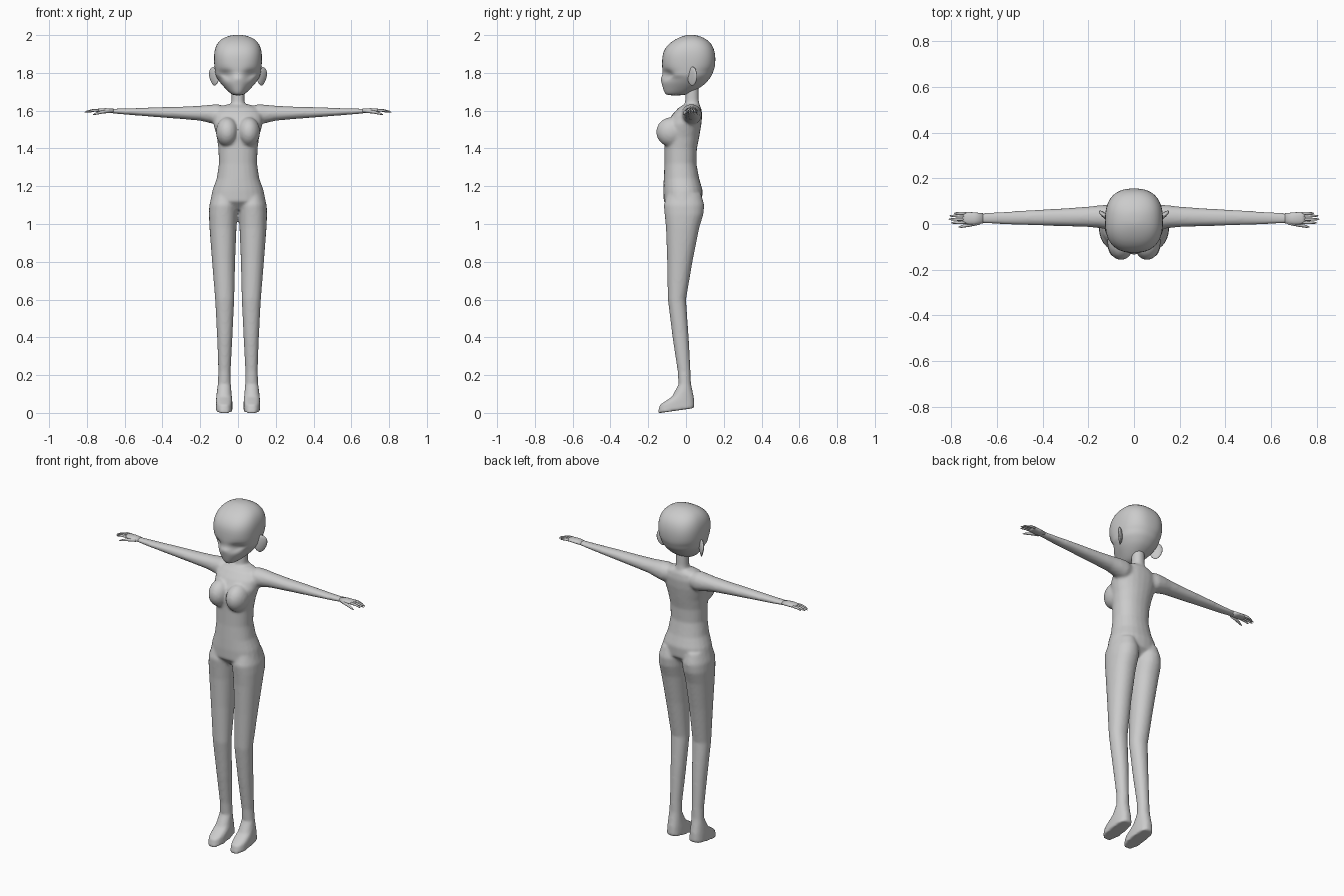
import bpy, bmesh, math
from mathutils import Vector

SEG = 24


def loft(bm, rings, seg=SEG):
    """Closed skin through rings of (centre, u axis, v axis, superellipse power)."""
    loops = []
    for c, u, v, n in rings:
        loop = []
        for i in range(seg):
            a = 2 * math.pi * i / seg
            ca, sa = math.cos(a), math.sin(a)
            p = math.copysign(abs(ca) ** (2 / n), ca)
            q = math.copysign(abs(sa) ** (2 / n), sa)
            loop.append(bm.verts.new(Vector(c) + Vector(u) * p + Vector(v) * q))
        loops.append(loop)
    for a, b in zip(loops, loops[1:]):
        for i in range(seg):
            j = (i + 1) % seg
            bm.faces.new((a[i], a[j], b[j], b[i]))
    bm.faces.new(loops[0][::-1])
    bm.faces.new(loops[-1])


def level(z, front, back, rx, n=2.2, x=0, tilt=0):
    """Horizontal ring from its y limits and half width."""
    return ((x, (front + back) / 2, z), (rx, 0, 0), (0, (back - front) / 2, tilt), n)


def across(s, x, top, bottom, front, back):
    """Ring around the x axis, used along arms and hands."""
    return ((s * x, (front + back) / 2, (top + bottom) / 2),
            (0, (back - front) / 2, 0), (0, 0, (top - bottom) / 2), 2.1)


def finger(bm, start, end, r):
    a, b = Vector(start), Vector(end)
    rings = []
    for t, k in ((0, 1), (0.5, 0.95), (0.85, 0.65), (1, 0.2)):
        c = a.lerp(b, t) + Vector((0, 0, 0.004 * math.sin(math.pi * t)))
        rings.append((c, (0, r * k, 0), (0, 0, r * k), 2))
    loft(bm, rings, 8)


def finish(bm, name):
    bmesh.ops.recalc_face_normals(bm, faces=bm.faces)
    for f in bm.faces:
        f.smooth = True
    me = bpy.data.meshes.new(name)
    bm.to_mesh(me)
    bm.free()
    ob = bpy.data.objects.new(name, me)
    bpy.context.collection.objects.link(ob)
    return ob


def ellipsoid(bm, centre, radii, turn=0):
    vs = bmesh.ops.create_uvsphere(bm, u_segments=20, v_segments=14, radius=1)["verts"]
    c, s = math.cos(turn), math.sin(turn)
    for v in vs:
        x, y, z = (a * b for a, b in zip(v.co, radii))
        v.co = Vector(centre) + Vector((x * c - y * s, x * s + y * c, z))


# Torso
body = bmesh.new()
loft(body, [level(*r) for r in (
    (1.075, -.075, .04, .09), (1.12, -.118, .085, .147), (1.18, -.12, .088, .135),
    (1.24, -.118, .07, .113), (1.32, -.114, .055, .101), (1.40, -.114, .058, .104),
    (1.46, -.115, .07, .112), (1.53, -.102, .082, .13), (1.58, -.072, .086, .13),
    (1.615, -.04, .08, .105), (1.633, -.01, .07, .06))])
# Neck
loft(body, [level(*r) for r in (
    (1.58, -.03, .08, .06), (1.625, -.008, .073, .038), (1.66, -.004, .067, .034),
    (1.76, 0, .066, .034))])

for s in (-1, 1):
    # Bust
    ellipsoid(body, (s * .057, -.078, 1.487), (.06, .08, .078))
    # Leg and foot: z, front, back, inner x, outer x, tilt, power
    legs = ((1.16, -.1, .08, .015, .135, 0, 2), (1.10, -.118, .097, .0, .152, 0, 2.1),
            (1.05, -.113, .092, .003, .154, 0, 2.2), (.98, -.106, .07, .008, .151, 0, 2.2),
            (.81, -.1, .036, .015, .138, 0, 2.1), (.60, -.096, .0, .02, .121, 0, 2.1),
            (.39, -.07, .015, .03, .11, 0, 2.1), (.22, -.044, .024, .039, .104, 0, 2.1),
            (.155, -.04, .026, .038, .107, .005, 2.1), (.105, -.075, .033, .034, .113, .02, 2.2),
            (.062, -.14, .042, .03, .117, .02, 2.5), (.012, -.15, .046, .029, .118, .014, 2.8))
    loft(body, [level(z, f, b, (o - i) / 2, n, s * (o + i) / 2, t)
                for z, f, b, i, o, t, n in legs])
    # Arm
    loft(body, [across(s, *r) for r in (
        (.05, 1.62, 1.54, -.01, .07), (.11, 1.634, 1.525, -.025, .084),
        (.15, 1.631, 1.535, -.018, .082), (.2, 1.626, 1.547, -.013, .076),
        (.3, 1.621, 1.556, -.01, .069), (.43, 1.618, 1.566, -.006, .062),
        (.58, 1.612, 1.578, -.001, .053), (.69, 1.61, 1.588, .003, .046))])

# Merge body parts into one continuous skin
skin = finish(body, "body")
m = skin.modifiers.new("merge", 'REMESH')
m.mode = 'VOXEL'
m.voxel_size = .008
m.use_smooth_shade = True
m = skin.modifiers.new("soften", 'SMOOTH')
m.factor, m.iterations = .5, 5

# Hands
for s, side in ((-1, "right"), (1, "left")):
    bm = bmesh.new()
    loft(bm, [across(s, *r) for r in (
        (.66, 1.611, 1.587, .003, .047), (.70, 1.613, 1.589, -.003, .051),
        (.735, 1.612, 1.592, -.001, .053), (.75, 1.607, 1.594, .003, .05))], 16)
    for y0, x, y in ((.046, .788, .047), (.034, .808, .036), (.02, .812, .021), (.007, .8, .005)):
        finger(bm, (s * .735, y0, 1.602), (s * x, y, 1.592), .0068)
    finger(bm, (s * .675, .006, 1.598), (s * .768, -.014, 1.579), .009)
    finish(bm, side + "_hand")

# Head with brow, eye hollows and pointed chin
bm = bmesh.new()
loft(bm, [level(*r) for r in (
    (1.680, -.1, -.01, .025), (1.692, -.113, .02, .045), (1.715, -.121, .065, .067),
    (1.74, -.128, .1, .09), (1.757, -.133, .115, .102), (1.772, -.137, .127, .112),
    (1.785, -.129, .136, .118), (1.80, -.126, .142, .121), (1.815, -.126, .148, .123),
    (1.83, -.127, .153, .125, 2.4), (1.87, -.127, .157, .128, 2.5), (1.91, -.123, .154, .127, 2.5),
    (1.95, -.098, .14, .116, 2.4), (1.98, -.055, .108, .09, 2.3), (1.996, -.015, .07, .05),
    (2.001, .01, .045, .02))], 36)
for v in bm.verts:
    x, y, z = v.co
    if y < -.01:
        v.co.y += .034 * math.exp(-((abs(x) - .068) / .035) ** 2 - ((z - 1.787) / .022) ** 2)
    if z < 1.775:
        # Narrow the front of the lower face
        v.co.x *= 1 - .2 * max(0, min(1, -y / .12))
head = finish(bm, "head")
head.modifiers.new("smooth", 'SUBSURF').levels = 1

# Ears flare out and back
for s, side in ((-1, "right"), (1, "left")):
    bm = bmesh.new()
    ellipsoid(bm, (0, 0, 0), (.011, .037, .05), -s * .85)
    for v in bm.verts:
        # Narrow toward the lobe
        v.co.x *= 1 + 6 * v.co.z
        v.co += Vector((s * .124, .033, 1.783))
    finish(bm, side + "_ear")
